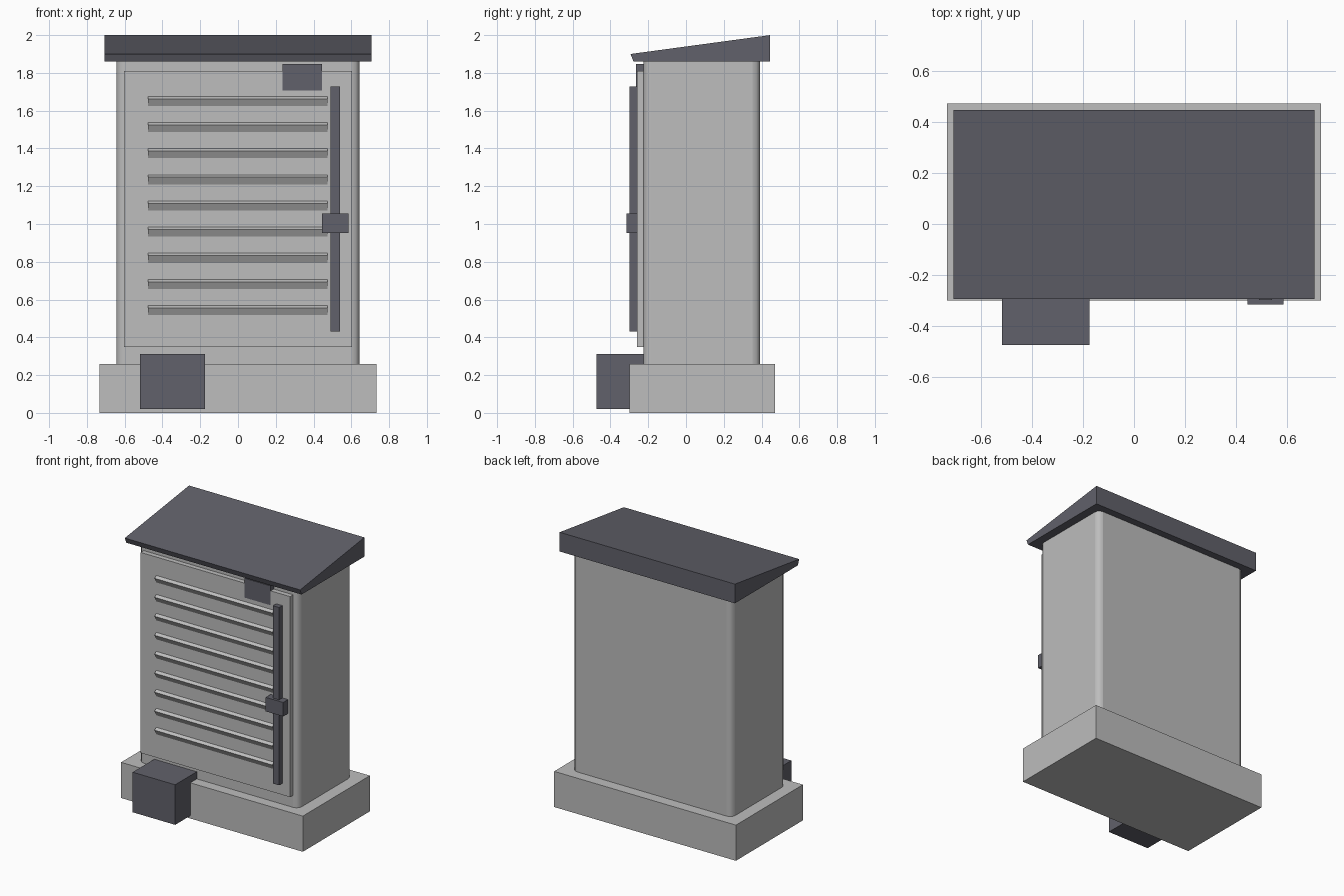
import bpy

cube = bpy.data.objects.get("Cube")
if cube:
    bpy.data.objects.remove(cube, do_unlink=True)


def material(name, colour):
    m = bpy.data.materials.new(name)
    m.use_nodes = True
    m.diffuse_color = colour
    m.node_tree.nodes["Principled BSDF"].inputs["Base Color"].default_value = colour
    return m


light_grey = material("light grey", (0.51, 0.51, 0.51, 1))
dark_grey = material("dark slate grey", (0.12, 0.12, 0.145, 1))


def add_mesh(name, verts, faces, mat):
    mesh = bpy.data.meshes.new(name)
    mesh.from_pydata(verts, [], faces)
    mesh.materials.append(mat)
    obj = bpy.data.objects.new(name, mesh)
    bpy.context.collection.objects.link(obj)
    return obj


def extrude_x(name, profile, x0, x1, mat):
    """Sweep a (y, z) profile, listed clockwise seen from +x, along x."""
    n = len(profile)
    verts = [(x, y, z) for x in (x0, x1) for y, z in profile]
    faces = [(i, (i + 1) % n, n + (i + 1) % n, n + i) for i in range(n)]
    faces += [tuple(reversed(range(n))), tuple(range(n, 2 * n))]
    obj = add_mesh(name, verts, faces, mat)
    # Make the normals point outwards whatever the profile's direction
    area = sum(profile[i][0] * profile[(i + 1) % n][1]
               - profile[(i + 1) % n][0] * profile[i][1] for i in range(n))
    if area > 0:
        for p in obj.data.polygons:
            if abs(p.normal.x) < 0.5:
                p.flip()
    else:
        for p in obj.data.polygons:
            if abs(p.normal.x) > 0.5:
                p.flip()
    return obj


def box(name, x, y, z, mat):
    profile = [(y[0], z[0]), (y[1], z[0]), (y[1], z[1]), (y[0], z[1])]
    return extrude_x(name, profile, x[0], x[1], mat)


def fix_normals(obj):
    import bmesh
    bm = bmesh.new()
    bm.from_mesh(obj.data)
    bmesh.ops.recalc_face_normals(bm, faces=bm.faces)
    bm.to_mesh(obj.data)
    bm.free()


# Plinth
box("plinth", (-0.733, 0.733), (-0.30, 0.472), (0, 0.26), light_grey)

# Cabinet body with rounded vertical corners
body = box("cabinet_body", (-0.643, 0.643), (-0.225, 0.392), (0.25, 1.87), light_grey)
weights = body.data.attributes.new("bevel_weight_edge", "FLOAT", "EDGE")
for e in body.data.edges:
    a, b = (body.data.vertices[i].co for i in e.vertices)
    weights.data[e.index].value = 1.0 if abs(a.z - b.z) > 1 else 0.0
bevel = body.modifiers.new("rounded_corners", "BEVEL")
bevel.limit_method = "WEIGHT"
bevel.width = 0.04
bevel.segments = 3

# Door panel
box("door", (-0.603, 0.603), (-0.26, -0.215), (0.348, 1.81), light_grey)

# Louvre slats: sloped top, undercut front
for i in range(9):
    top = 1.676 - i * 0.1384
    profile = [(-0.25, top + 0.006), (-0.25, top - 0.069),
               (-0.281, top - 0.013)]
    extrude_x(f"louvre_slat_{i + 1}", profile, -0.477, 0.473, light_grey)

# Sloping roof
extrude_x("roof", [(-0.278, 1.86), (0.446, 1.86), (0.446, 2.0), (-0.294, 1.9)],
          -0.707, 0.707, dark_grey)

# Locking bar, latch, door plate and cable box
box("locking_bar", (0.49, 0.54), (-0.298, -0.25), (0.432, 1.728), dark_grey)
box("latch", (0.445, 0.585), (-0.316, -0.25), (0.953, 1.055), dark_grey)
box("door_plate", (0.236, 0.446), (-0.264, -0.215), (1.707, 1.848), dark_grey)
box("cable_box", (-0.518, -0.175), (-0.474, -0.2), (0.02, 0.312), dark_grey)

for obj in bpy.context.scene.objects:
    if obj.type == "MESH" and obj.data.materials and obj.data.materials[0] in (light_grey, dark_grey):
        fix_normals(obj)

# Smooth only the rounded corners
bpy.ops.object.select_all(action="DESELECT")
body.select_set(True)
bpy.context.view_layer.objects.active = body
bpy.ops.object.shade_smooth_by_angle(angle=0.6)
